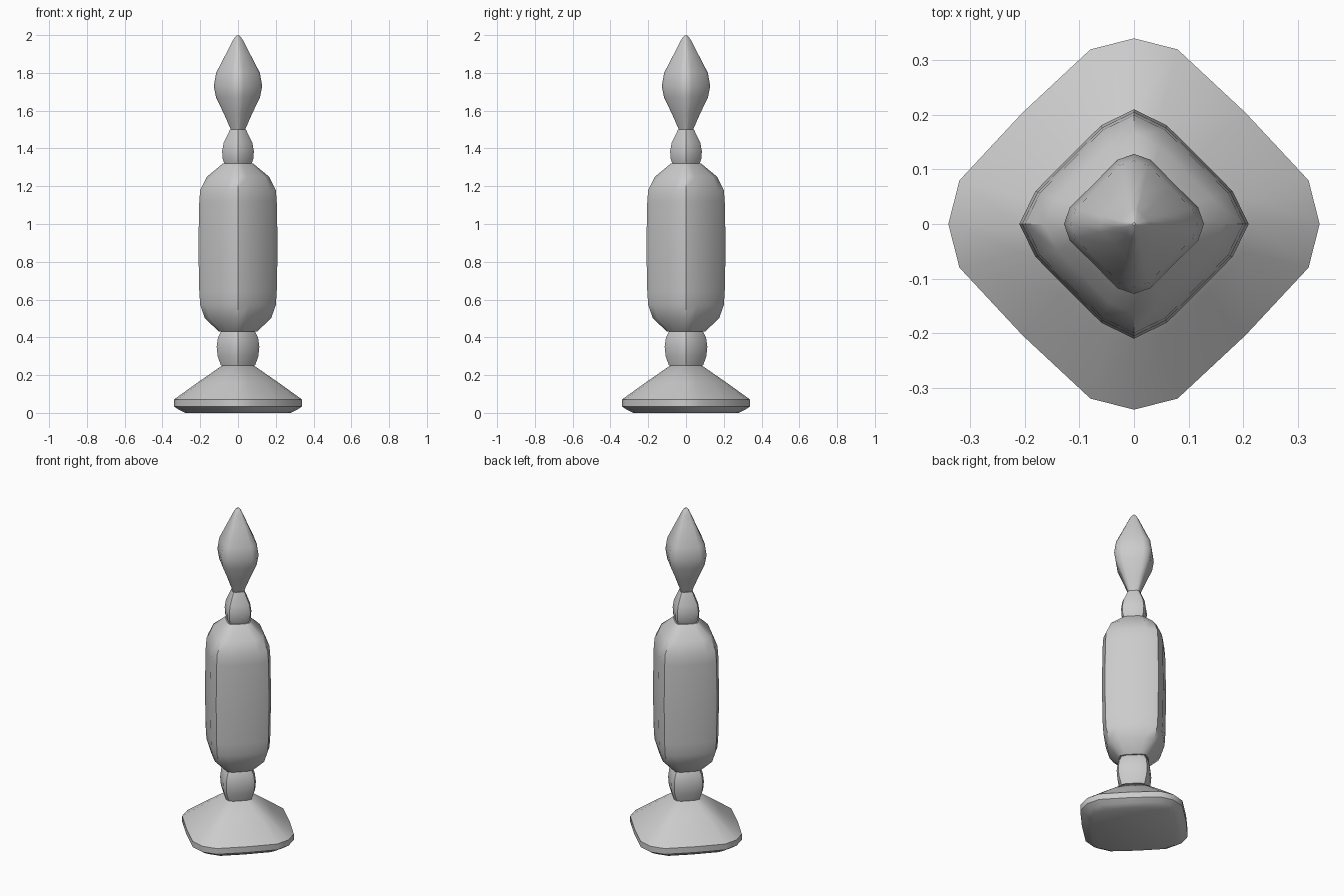
import bpy, bmesh, math

if "Cube" in bpy.data.objects:
    bpy.data.objects.remove(bpy.data.objects["Cube"])


def ring(z, tip, shoulder=0.9, side=0.26, mid=0.585):
    """Rounded diamond: a tip on each axis, two shoulders, a mid point per side."""
    quarter = [(tip, 0), (tip * shoulder, tip * side), (tip * mid, tip * mid),
               (tip * side, tip * shoulder)]
    pts = []
    for k in range(4):
        c, s = [(1, 0), (0, 1), (-1, 0), (0, -1)][k]
        pts += [(x * c - y * s, x * s + y * c, z) for x, y in quarter]
    return pts


def loft(name, profile, **shape):
    bm = bmesh.new()
    rings = [[bm.verts.new(p) for p in ring(z, r, **shape)] for z, r in profile]
    n = len(rings[0])
    for lo, hi in zip(rings, rings[1:]):
        for i in range(n):
            j = (i + 1) % n
            bm.faces.new((lo[i], lo[j], hi[j], hi[i]))
    bm.faces.new(rings[0][::-1])
    bm.faces.new(rings[-1])
    mesh = bpy.data.meshes.new(name)
    bm.to_mesh(mesh)
    bm.free()
    ob = bpy.data.objects.new(name, mesh)
    bpy.context.collection.objects.link(ob)
    bpy.ops.object.select_all(action='DESELECT')
    ob.select_set(True)
    bpy.context.view_layer.objects.active = ob
    bpy.ops.object.shade_smooth_by_angle(angle=math.radians(40))
    return ob


# flared foot
loft("foot", [(0, 0.28), (0.015, 0.31), (0.035, 0.34), (0.07, 0.34),
              (0.16, 0.215), (0.25, 0.085)],
     shoulder=0.94, side=0.235, mid=0.6)

# lower collar
loft("lower_collar", [(0.25, 0.09), (0.30, 0.108), (0.35, 0.113),
                      (0.40, 0.106), (0.43, 0.09)],
     shoulder=0.87, side=0.28, mid=0.575)

# long central body
loft("body", [(0.43, 0.10), (0.50, 0.175), (0.57, 0.2), (0.64, 0.205),
              (0.88, 0.21), (1.12, 0.205), (1.18, 0.2), (1.25, 0.165),
              (1.32, 0.08)],
     shoulder=0.86, side=0.286, mid=0.575)

# upper collar
loft("upper_collar", [(1.32, 0.072), (1.345, 0.081), (1.385, 0.084),
                      (1.43, 0.076), (1.50, 0.042)],
     shoulder=0.88, side=0.27, mid=0.575)

# pointed finial
loft("finial", [(1.50, 0.038), (1.58, 0.073), (1.67, 0.116), (1.73, 0.128),
                (1.80, 0.116), (1.90, 0.064), (1.97, 0.028), (1.99, 0.015),
                (2.0, 0.003)],
     shoulder=0.92, side=0.235, mid=0.575)
